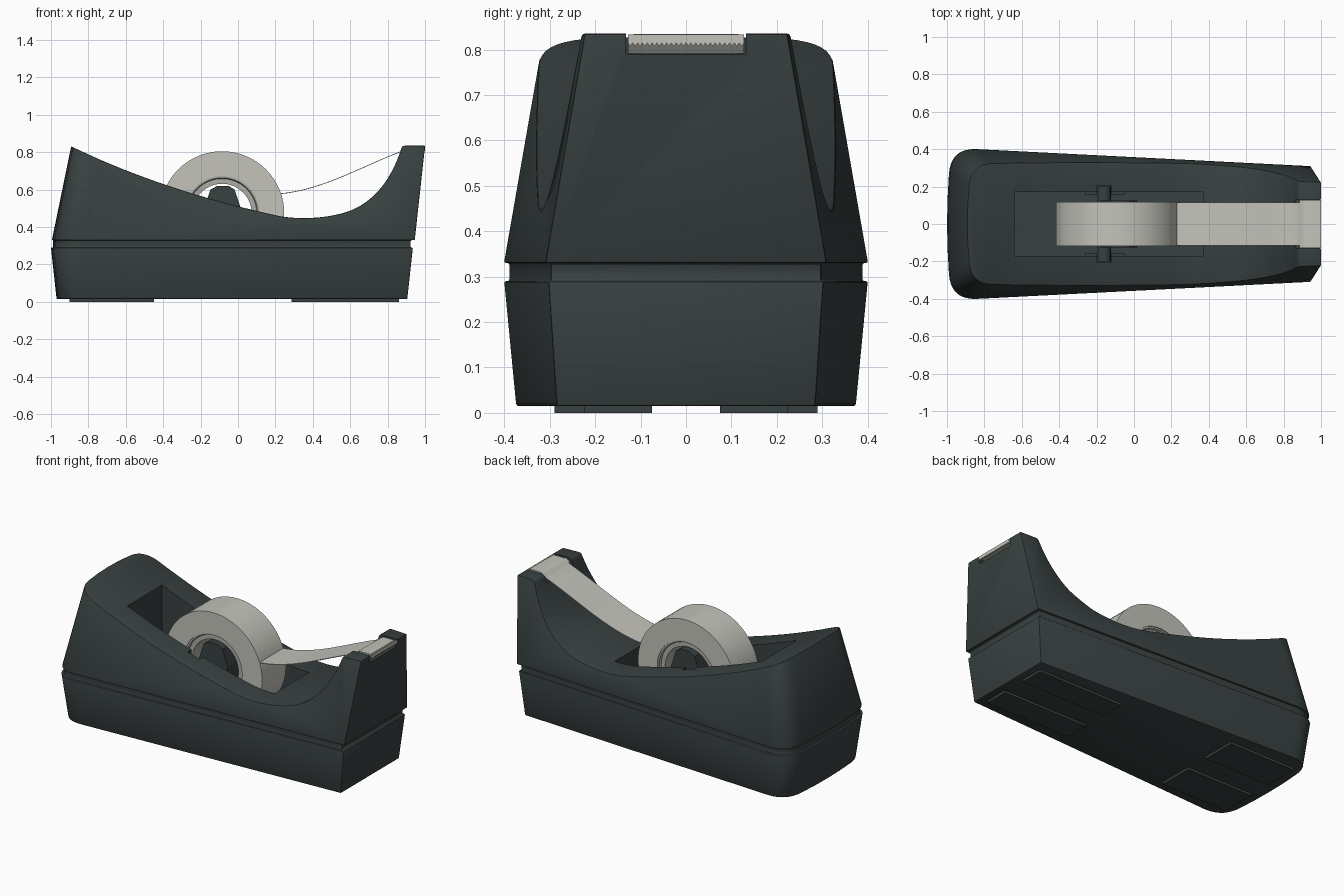
import bpy, bmesh, math
from mathutils import Vector
from mathutils.geometry import interpolate_bezier

if "Cube" in bpy.data.objects:
    bpy.data.objects.remove(bpy.data.objects["Cube"])


def material(name, rgb):
    m = bpy.data.materials.new(name)
    m.diffuse_color = (*rgb, 1)
    m.use_nodes = True
    m.node_tree.nodes["Principled BSDF"].inputs["Base Color"].default_value = m.diffuse_color
    return m


DARK = material("dark_plastic", (0.04, 0.052, 0.052))
PALE = material("pale_tape", (0.55, 0.55, 0.5))
CORE = material("core_grey", (0.42, 0.42, 0.39))


def finish(name, bm, mat=None):
    bmesh.ops.recalc_face_normals(bm, faces=bm.faces)
    me = bpy.data.meshes.new(name)
    bm.to_mesh(me)
    bm.free()
    ob = bpy.data.objects.new(name, me)
    bpy.context.collection.objects.link(ob)
    if mat:
        me.materials.append(mat)
    return ob


def smooth(ob, angle=35):
    bpy.ops.object.select_all(action='DESELECT')
    ob.select_set(True)
    bpy.context.view_layer.objects.active = ob
    bpy.ops.object.shade_smooth_by_angle(angle=math.radians(angle))


def loft(name, rings, mat):
    bm = bmesh.new()
    loops = [[bm.verts.new(p) for p in r] for r in rings]
    n = len(loops[0])
    for a, b in zip(loops, loops[1:]):
        for i in range(n):
            j = (i + 1) % n
            bm.faces.new((a[i], a[j], b[j], b[i]))
    bm.faces.new(loops[0])
    bm.faces.new(loops[-1])
    return finish(name, bm, mat)


def prism(name, pts, lo, hi, mat=None, axis='y'):
    """Extrude a 2D outline (x,z along y, or y,z along x)."""
    place = (lambda p, d: (p[0], d, p[1])) if axis == 'y' else (lambda p, d: (d, p[0], p[1]))
    return loft(name, [[place(p, d) for p in pts] for d in (lo, hi)], mat)


def box(name, x0, x1, y0, y1, z0, z1, mat=None):
    return prism(name, [(x0, z0), (x1, z0), (x1, z1), (x0, z1)], y0, y1, mat)


def curve(*segments):
    """Chain of 2D cubic segments: (points, start, handle, handle, end)."""
    out = []
    for n, a, b, c, d in segments:
        pts = interpolate_bezier(*(Vector((*p, 0)) for p in (a, b, c, d)), n)
        out += [(p.x, p.y) for p in pts[(1 if out else 0):]]
    return out


def outline(z, x0, x1, wb, wf, r=0.14, bow=0.02):
    """Tapered plan outline: sharp front corners, rounded bowed back."""
    corner = Vector((x0 + bow, wb))
    side = corner + (Vector((x1, wf)) - corner).normalized() * r
    back = Vector((x0 + bow * 0.5, wb - r))
    half = [(x1, wf)]
    for i in range(10):
        t = i / 9
        half.append(tuple(side * (1 - t) ** 2 + corner * 2 * t * (1 - t) + back * t * t))
    half.append((x0 + bow * 0.12, (wb - r) * 0.5))
    pts = half + [(x0, 0)] + [(x, -y) for x, y in reversed(half)]
    return [(x, y, z) for x, y in pts]


def lathe(name, cx, cz, profile, mat, segs=72):
    """Closed (radius, y) profile revolved about a y axis."""
    bm = bmesh.new()
    loops = []
    for i in range(segs):
        a = 2 * math.pi * i / segs
        loops.append([bm.verts.new((cx + r * math.cos(a), y, cz + r * math.sin(a))) for r, y in profile])
    n = len(profile)
    for i in range(segs):
        a, b = loops[i], loops[(i + 1) % segs]
        for k in range(n):
            bm.faces.new((a[k], a[(k + 1) % n], b[(k + 1) % n], b[k]))
    ob = finish(name, bm, mat)
    smooth(ob)
    return ob


def apply(ob, mod):
    bpy.context.view_layer.objects.active = ob
    bpy.ops.object.modifier_apply(modifier=mod.name)


def cut(ob, cutter):
    m = ob.modifiers.new("cut", 'BOOLEAN')
    m.operation, m.solver, m.object = 'DIFFERENCE', 'EXACT', cutter
    apply(ob, m)
    bpy.data.objects.remove(cutter)


# Body: base, shadow groove and tapering upper shell in one loft
body = loft("dispenser_body", [
    outline(0.015, -0.97, 0.905, 0.381, 0.285),
    outline(0.29, -1.0, 0.935, 0.408, 0.303),
    outline(0.29, -0.988, 0.923, 0.396, 0.298),
    outline(0.33, -0.988, 0.923, 0.396, 0.298),
    outline(0.33, -0.995, 0.945, 0.408, 0.31),
    outline(0.86, -0.886, 1.003, 0.3146, 0.219, r=0.12),
], DARK)

# Swooping top with the raised front horn
sweep = curve(
    (20, (-0.93, 0.85), (-0.55, 0.66), (-0.15, 0.54), (0.2, 0.463)),
    (14, (0.2, 0.463), (0.3, 0.44), (0.45, 0.44), (0.58, 0.48)),
    (18, (0.58, 0.48), (0.73, 0.53), (0.82, 0.66), (0.87, 0.81)),
    (5, (0.87, 0.81), (0.875, 0.83), (0.88, 0.835), (0.895, 0.835)))
sky = [(-1.2, 0.98)] + sweep + [(1.2, 0.835), (1.2, 1.2), (-1.2, 1.2)]
cut(body, prism("sweep_cutter", sky, -0.6, 0.6))

bev = body.modifiers.new("soft_edges", 'BEVEL')
bev.width, bev.segments = 0.005, 2
bev.limit_method, bev.angle_limit = 'ANGLE', math.radians(38)
bev.use_clamp_overlap = False
apply(body, bev)

# Roll pocket, axle slots and blade notch
cut(body, box("pocket_cutter", -0.64, 0.37, -0.17, 0.17, 0.11, 1.1))
cut(body, box("slot_cutter", -0.2, -0.12, -0.205, 0.205, 0.36, 1.1))
cut(body, box("notch_cutter", 0.8, 1.1, -0.132, 0.132, 0.79, 1.1))
smooth(body)

# Side ribs inside the pocket that carry the hub
for s, side in ((-1, "front"), (1, "back")):
    y0, y1 = sorted((s * 0.155, s * 0.172))
    for x0, x1, tag in ((-0.26, -0.2, "a"), (-0.12, -0.05, "b")):
        box(f"hub_rib_{side}_{tag}", x0, x1, y0, y1, 0.105, 0.5, DARK)

# Tape roll, its core, the hub and axle
CX, CZ = -0.085, 0.473
lathe("tape_roll", CX, CZ, [(0.2, -0.117), (0.332, -0.117), (0.332, 0.117), (0.2, 0.117)], PALE)
lathe("roll_core", CX, CZ, [(0.158, -0.1), (0.185, -0.1), (0.19, -0.112), (0.202, -0.112),
                            (0.202, 0.112), (0.19, 0.112), (0.185, 0.1), (0.158, 0.1)], CORE)
prism("hub", [(-0.11, 0.62), (-0.05, 0.62), (-0.018, 0.6), (0.015, 0.5), (0.0, 0.37),
              (-0.16, 0.37), (-0.18, 0.5), (-0.148, 0.6)], -0.125, 0.125, DARK)
axle = [(-0.16 + 0.036 * math.cos(i * math.pi / 8), 0.42 + 0.036 * math.sin(i * math.pi / 8)) for i in range(16)]
smooth(prism("hub_axle", axle, -0.2, 0.2, DARK))

# Loose tape strip running to the blade
top = curve(
    (20, (0.226, 0.58), (0.45, 0.60), (0.65, 0.72), (0.87, 0.805)),
    (6, (0.87, 0.805), (0.89, 0.815), (0.9, 0.834), (0.925, 0.834)))
top.append((0.99, 0.834))
strip = top + [(x, z - 0.004) for x, z in reversed(top)]
smooth(prism("tape_strip", strip, -0.116, 0.116, PALE))

# Blade: folded plate with a saw-toothed front lip
prism("blade_plate", [(0.885, 0.792), (0.885, 0.815), (0.91, 0.829), (0.998, 0.829),
                      (0.998, 0.818), (0.92, 0.815), (0.9, 0.792)], -0.128, 0.128, PALE)
teeth = 24
edge = [(-0.128 + 0.256 * i / (2 * teeth), 0.815 if i % 2 == 0 else 0.807) for i in range(2 * teeth + 1)]
prism("blade_teeth", edge + [(0.128, 0.833), (-0.128, 0.833)], 0.993, 1.0, PALE, axis='x')

# Foot pads
for s, side in ((-1, "front"), (1, "back")):
    for x0, x1, w, end in ((-0.9, -0.45, 0.29, "left"), (0.285, 0.86, 0.225, "right")):
        y0, y1 = sorted((s * 0.075, s * w))
        box(f"foot_pad_{side}_{end}", x0, x1, y0, y1, 0.0, 0.02, DARK)
